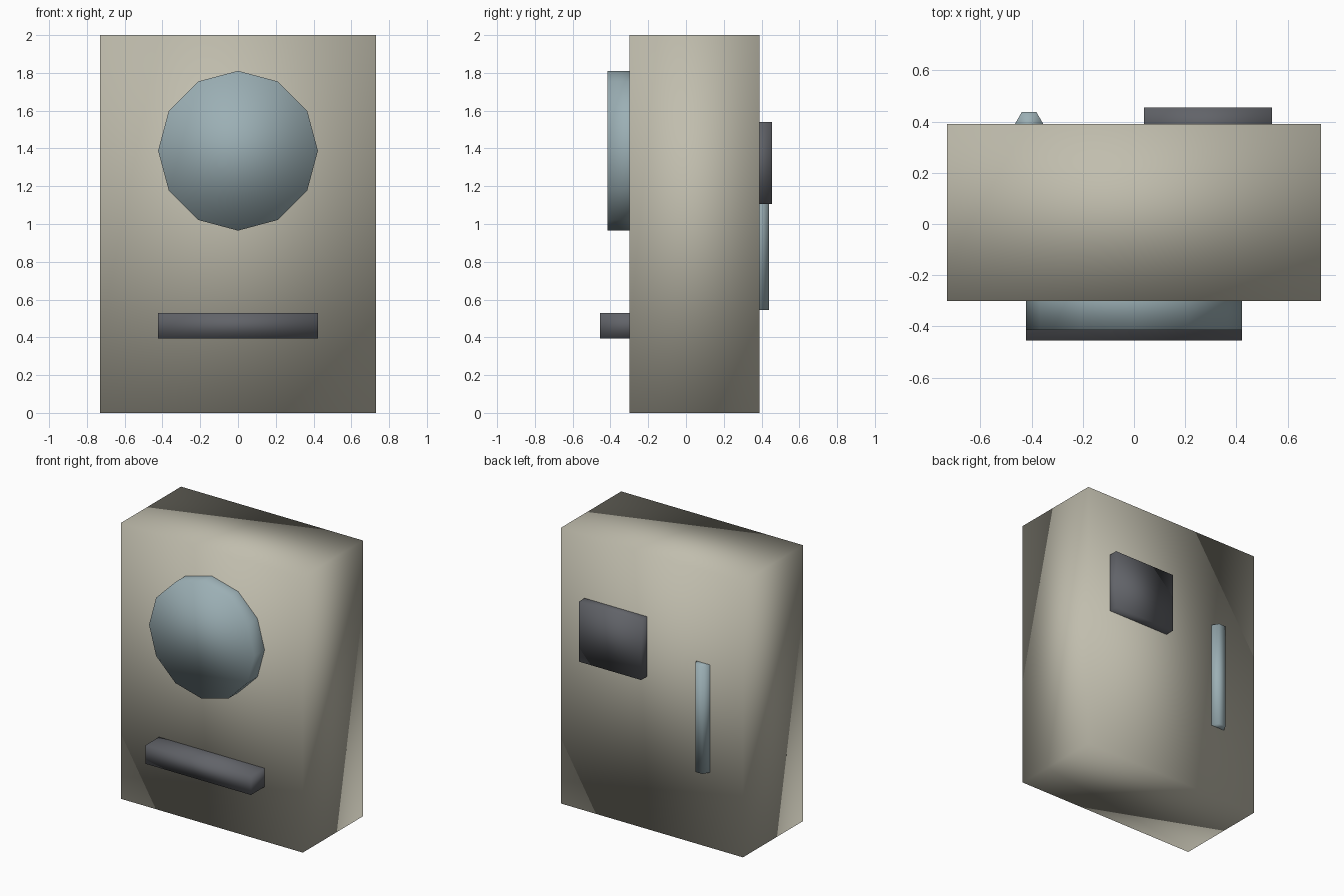
import bpy
import math

default = bpy.data.objects.get("Cube")
if default:
    bpy.data.objects.remove(default, do_unlink=True)


def material(name, rgb):
    mat = bpy.data.materials.new(name)
    mat.use_nodes = True
    mat.diffuse_color = (*rgb, 1)
    mat.node_tree.nodes["Principled BSDF"].inputs["Base Color"].default_value = (*rgb, 1)
    return mat


warm_grey = material("warm_grey", (0.53, 0.51, 0.42))
pale_blue = material("pale_blue", (0.33, 0.43, 0.46))
charcoal = material("charcoal", (0.12, 0.125, 0.14))


def finish(name, mat):
    """Name, colour and fully smooth the active object."""
    obj = bpy.context.object
    obj.name = name
    obj.data.materials.append(mat)
    bpy.ops.object.transform_apply(location=False, rotation=True, scale=True)
    bpy.ops.object.shade_smooth()
    return obj


def box(name, mat, low, high):
    centre = [(a + b) / 2 for a, b in zip(low, high)]
    bpy.ops.mesh.primitive_cube_add(size=1, location=centre)
    bpy.context.object.scale = [b - a for a, b in zip(low, high)]
    return finish(name, mat)


def prism(name, mat, sides, radius, depth, centre, rotation):
    bpy.ops.mesh.primitive_cylinder_add(vertices=sides, radius=radius, depth=depth,
                                        location=centre, rotation=rotation)
    return finish(name, mat)


FRONT, BACK = -0.30, 0.39

# Main slab
box("body", warm_grey, (-0.73, FRONT, 0), (0.73, BACK, 2))

# Front: round dial with a bar below it
prism("front_dial", pale_blue, 12, 0.423, 0.23, (0, FRONT, 1.388),
      (math.pi / 2, 0, 0))
box("front_bar", charcoal, (-0.423, FRONT - 0.155, 0.395), (0.423, FRONT + 0.155, 0.53))

# Back: raised panel and a half-sunk six-sided rod
box("back_panel", charcoal, (0.04, BACK - 0.066, 1.105), (0.54, BACK + 0.066, 1.54))
prism("back_rod", pale_blue, 6, 0.056, 0.78, (-0.41, BACK, 0.935),
      (0, 0, math.pi / 6))
